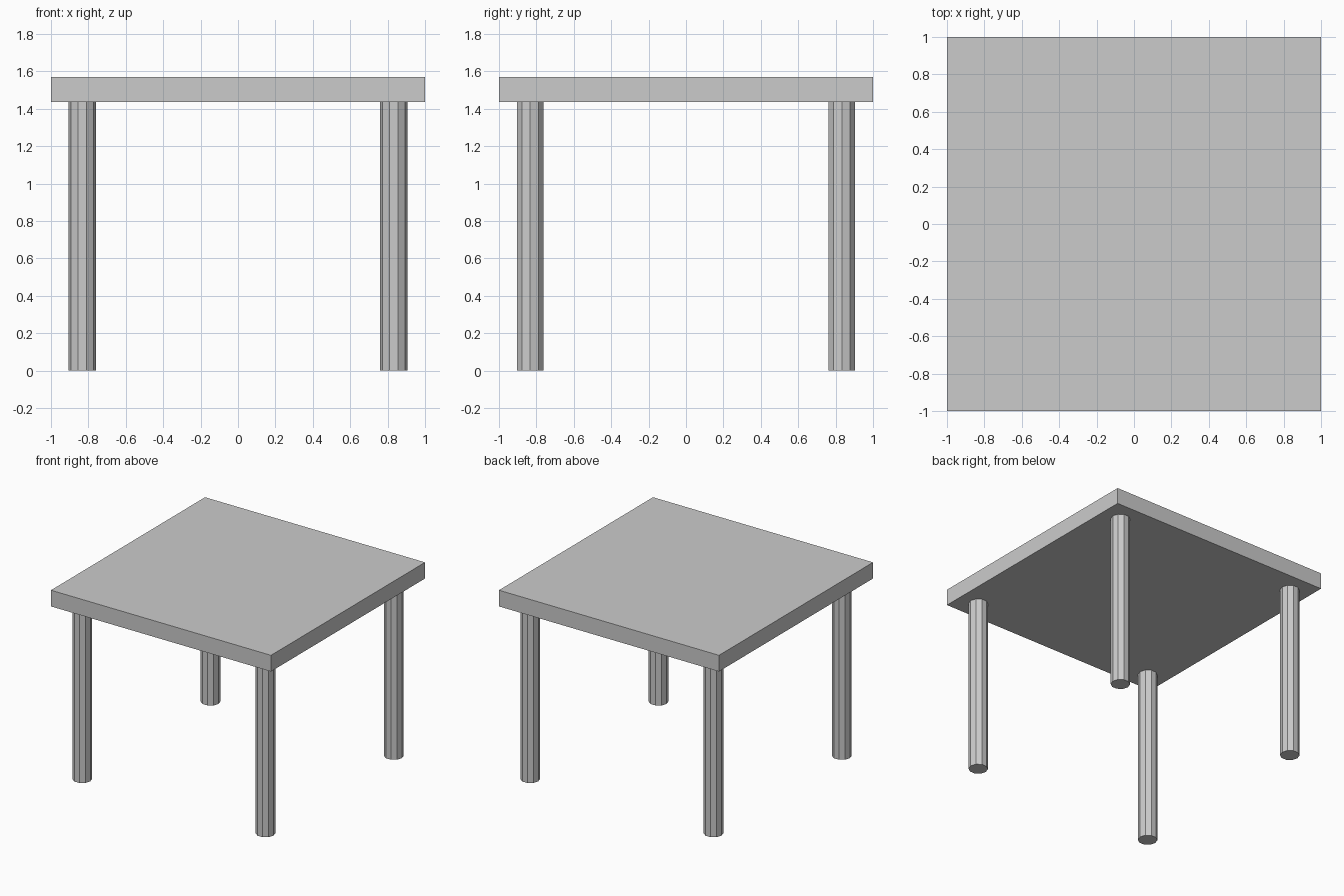
import bpy
from math import radians

if "Cube" in bpy.data.objects:
    bpy.data.objects.remove(bpy.data.objects["Cube"])

TOP_Z, UNDERSIDE = 1.57, 1.437
LEG_POS, LEG_RADIUS = 0.833, 0.0735

# Square slab top
bpy.ops.mesh.primitive_cube_add(size=1, location=(0, 0, (TOP_Z + UNDERSIDE) / 2))
top = bpy.context.object
top.name = "table_top"
top.scale = (2, 2, TOP_Z - UNDERSIDE)
bpy.ops.object.transform_apply(location=False, rotation=False, scale=True)


# Ten-sided leg, with a corner edge pointing along x
def add_leg(name, x, y):
    bpy.ops.mesh.primitive_cylinder_add(
        vertices=10, radius=LEG_RADIUS, depth=UNDERSIDE,
        location=(x, y, UNDERSIDE / 2), rotation=(0, 0, radians(90)))
    bpy.context.object.name = name


# One leg near each corner
for side_y, row in ((-1, "front"), (1, "back")):
    for side_x, side in ((-1, "left"), (1, "right")):
        add_leg(f"{row}_{side}_leg", side_x * LEG_POS, side_y * LEG_POS)
